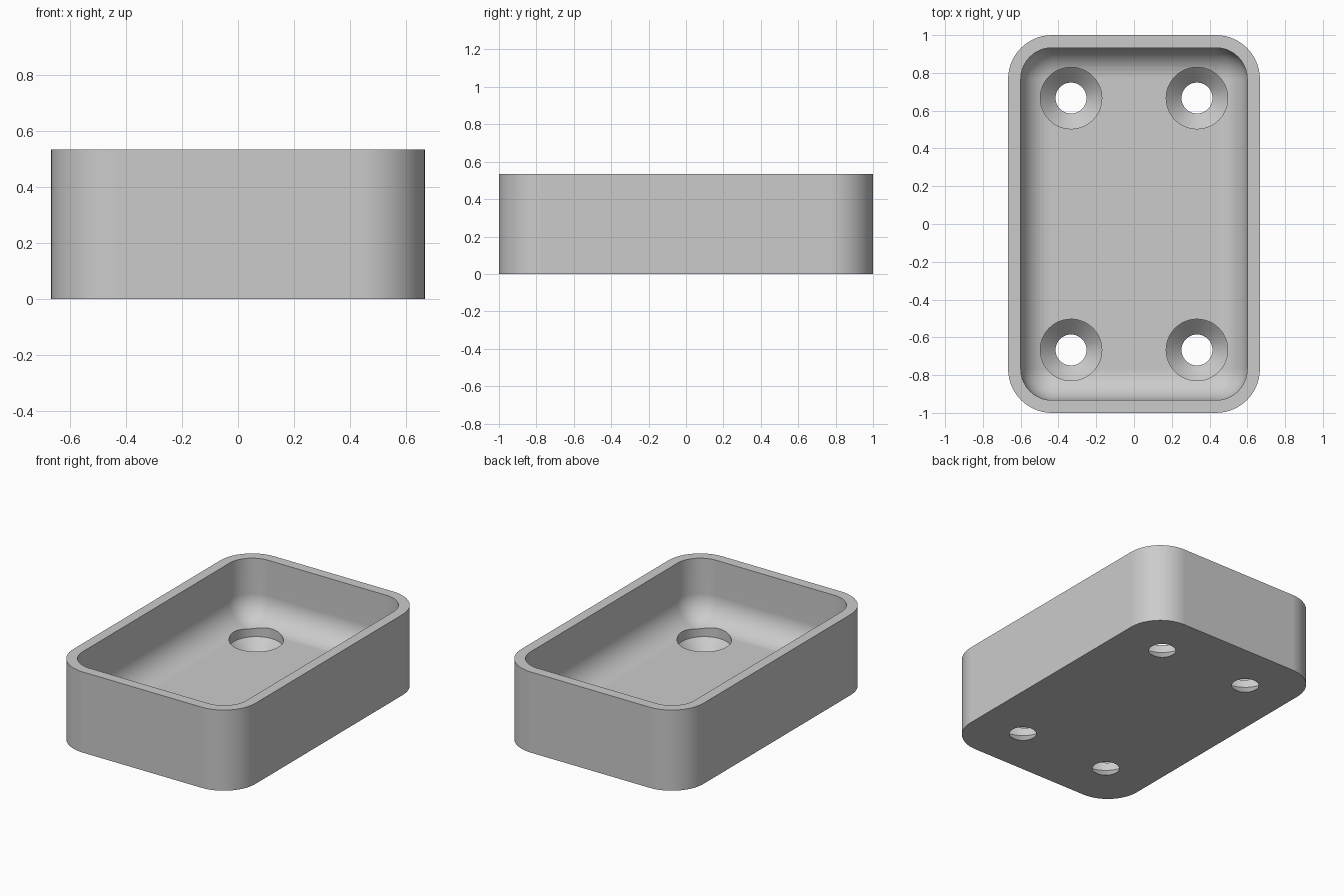
import bpy, bmesh, math

cube = bpy.data.objects.get("Cube")
if cube:
    bpy.data.objects.remove(cube, do_unlink=True)

# Main dimensions
HALF_X, HALF_Y, HEIGHT = 2 / 3, 1.0, 0.533
WALL, FLOOR = 0.067, 0.133
CORNER, FILLET = 0.233, 0.166
HOLE_X, HOLE_Y = 1 / 3, 2 / 3
HOLE_R, HEAD_R, CONE_TOP = 0.082, 0.163, 0.081
CORNER_STEPS, FILLET_STEPS = 14, 12


def make_object(name, bm):
    bmesh.ops.recalc_face_normals(bm, faces=bm.faces)
    mesh = bpy.data.meshes.new(name)
    bm.to_mesh(mesh)
    bm.free()
    obj = bpy.data.objects.new(name, mesh)
    bpy.context.collection.objects.link(obj)
    return obj


def rounded_ring(bm, inset, z):
    """Rounded rectangle whose corner centres stay fixed as it is inset."""
    ring = []
    r = CORNER - inset
    cx, cy = HALF_X - CORNER, HALF_Y - CORNER
    for quarter, (sx, sy) in enumerate([(1, 1), (-1, 1), (-1, -1), (1, -1)]):
        for i in range(CORNER_STEPS + 1):
            a = (quarter + i / CORNER_STEPS) * math.pi / 2
            ring.append(bm.verts.new((sx * cx + r * math.cos(a), sy * cy + r * math.sin(a), z)))
    return ring


def skin(bm, rings):
    """Bridge stacked rings and cap both ends."""
    for low, high in zip(rings, rings[1:]):
        n = len(low)
        for i in range(n):
            j = (i + 1) % n
            bm.faces.new((low[i], low[j], high[j], high[i]))
    bm.faces.new(rings[0])
    bm.faces.new(rings[-1])


# Tray: outer wall, flat rim, inner wall and filleted floor
bm = bmesh.new()
rings = [rounded_ring(bm, 0, 0), rounded_ring(bm, 0, HEIGHT), rounded_ring(bm, WALL, HEIGHT)]
for i in range(FILLET_STEPS + 1):
    a = i / FILLET_STEPS * math.pi / 2
    rings.append(rounded_ring(bm, WALL + FILLET * (1 - math.cos(a)),
                              FLOOR + FILLET * (1 - math.sin(a))))
skin(bm, rings)
bmesh.ops.remove_doubles(bm, verts=bm.verts, dist=0.0005)
tray = make_object("tray", bm)

# Countersunk screw holes, one cutter mesh for all four
bm = bmesh.new()
SIDES = 48
profile = [(HOLE_R, -0.1), (HOLE_R, 0), (HEAD_R, CONE_TOP), (HEAD_R, 0.3)]
for sx in (-1, 1):
    for sy in (-1, 1):
        skin(bm, [[bm.verts.new((sx * HOLE_X + r * math.cos(math.tau * k / SIDES),
                                 sy * HOLE_Y + r * math.sin(math.tau * k / SIDES), z))
                   for k in range(SIDES)] for r, z in profile])
cutter = make_object("screw_hole_cutter", bm)
cutter.hide_render = True

bpy.ops.object.select_all(action='DESELECT')
bpy.context.view_layer.objects.active = tray
tray.select_set(True)
cut = tray.modifiers.new("screw_holes", 'BOOLEAN')
cut.operation = 'DIFFERENCE'
cut.solver = 'EXACT'
cut.object = cutter
bpy.ops.object.modifier_apply(modifier=cut.name)
bpy.data.objects.remove(cutter, do_unlink=True)

# Smooth curves, crisp rims, flat panels
bpy.ops.object.shade_smooth_by_angle(angle=math.radians(30))
weighted = tray.modifiers.new("weighted_normals", 'WEIGHTED_NORMAL')
weighted.keep_sharp = True

# Plain grey material
grey = bpy.data.materials.new("light_grey")
grey.use_nodes = True
colour = (0.6, 0.6, 0.6, 1)
grey.diffuse_color = colour
grey.node_tree.nodes["Principled BSDF"].inputs["Base Color"].default_value = colour
tray.data.materials.clear()
tray.data.materials.append(grey)
